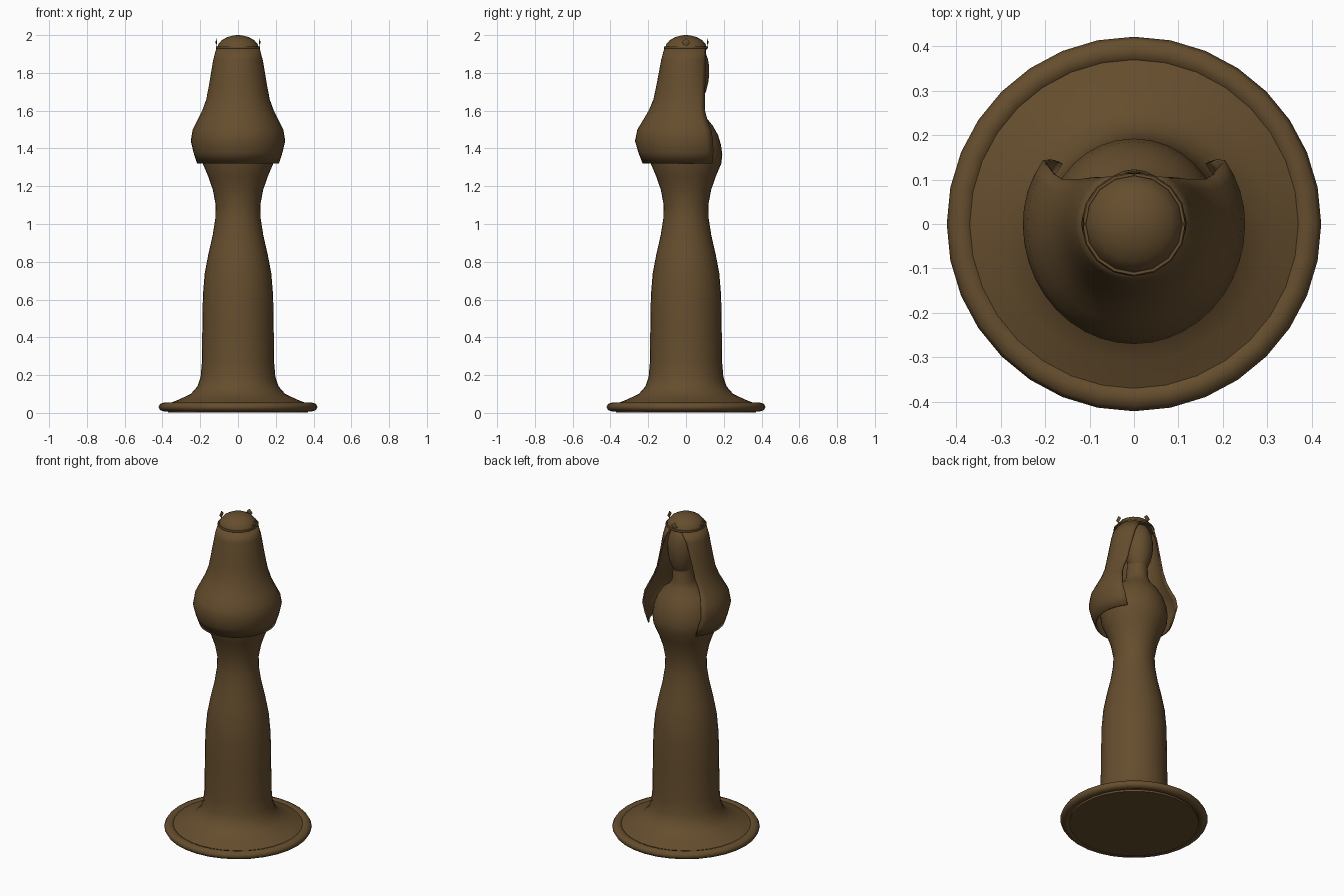
import bpy, bmesh, math

if "Cube" in bpy.data.objects:
    bpy.data.objects.remove(bpy.data.objects["Cube"])

mat = bpy.data.materials.new("dark_wood")
mat.diffuse_color = (0.13, 0.075, 0.027, 1)
mat.use_nodes = True
mat.node_tree.nodes["Principled BSDF"].inputs["Base Color"].default_value = mat.diffuse_color


def finish(name, bm, angle=40):
    bmesh.ops.recalc_face_normals(bm, faces=bm.faces)
    me = bpy.data.meshes.new(name)
    bm.to_mesh(me)
    bm.free()
    ob = bpy.data.objects.new(name, me)
    bpy.context.collection.objects.link(ob)
    me.materials.append(mat)
    bpy.ops.object.select_all(action='DESELECT')
    ob.select_set(True)
    bpy.context.view_layer.objects.active = ob
    bpy.ops.object.shade_smooth_by_angle(angle=math.radians(angle))
    return ob


def loft(rings, closed=True, caps=True):
    """Bridge rows of points; optionally close each row and cap both ends."""
    bm = bmesh.new()
    rows = [[bm.verts.new(p) for p in r] for r in rings]
    n = len(rows[0])
    for a, b in zip(rows, rows[1:]):
        for i in range(n if closed else n - 1):
            j = (i + 1) % n
            bm.faces.new((a[i], a[j], b[j], b[i]))
    if caps:
        bm.faces.new(rows[0])
        bm.faces.new(rows[-1])
    return bm


def circle(rx, ry, z, cy=0, n=32):
    return [(rx * math.cos(t), cy + ry * math.sin(t), z)
            for t in (2 * math.pi * i / n for i in range(n))]


def torus(name, major, minor, z, zscale=1, n=32, m=8):
    rings = []
    for k in range(m + 1):
        a = 2 * math.pi * k / m
        r = major + minor * math.cos(a)
        rings.append(circle(r, r, z + minor * zscale * math.sin(a), n=n))
    bm = loft(rings, caps=False)
    bmesh.ops.remove_doubles(bm, verts=bm.verts, dist=1e-5)
    return finish(name, bm, 60)


# Turned column with flared foot
column = [(.37, .002), (.37, .048), (.31, .072), (.25, .1), (.215, .14), (.198, .19),
          (.191, .27), (.189, .45), (.186, .62), (.176, .74), (.157, .84), (.134, .94),
          (.12, 1.03), (.118, 1.1), (.133, 1.18), (.157, 1.25), (.187, 1.32)]
# Shoulders and neck: rx, ry, z, centre y
bust = [(.192, .192, 1.37, 0), (.185, .185, 1.42, 0), (.168, .17, 1.47, 0),
        (.135, .137, 1.52, .005), (.085, .095, 1.56, .015), (.06, .07, 1.6, .025),
        (.055, .06, 1.7, .03)]
finish("column_and_bust",
       loft([circle(r, r, z) for r, z in column] + [circle(*b) for b in bust]))

# Rounded base rim
torus("base_rim", .39, .031, .031, .77)

# Face, an egg shape tucked inside the hood
bm = bmesh.new()
bmesh.ops.create_uvsphere(bm, u_segments=20, v_segments=12, radius=1)
for v in bm.verts:
    x, y, z = v.co
    w = 1 + .12 * z
    v.co = (.083 * x * w, .04 + .083 * y * w, 1.79 + .165 * z)
finish("face", bm, 60)

# Hood, open at the back: radius, z, half angle of the opening
hood = [(.217, 1.32, 50), (.236, 1.38, 52), (.25, 1.44, 55), (.24, 1.5, 56),
        (.215, 1.55, 58), (.19, 1.6, 58), (.168, 1.66, 53), (.155, 1.73, 49),
        (.143, 1.8, 43), (.131, 1.87, 36), (.115, 1.93, 22)]
rows = []
for r, z, half in hood:
    row = []
    for i in range(29):
        t = math.radians(90 + half + (360 - 2 * half) * i / 28)
        x, y = r * math.cos(t), r * math.sin(t)
        if y < 0:
            y *= 1 + .08 * max(0, (r - .13) / .12)
        row.append((x, y, z))
    rows.append(row)
ob = finish("hood", loft(rows, closed=False, caps=False))
sol = ob.modifiers.new("thickness", 'SOLIDIFY')
sol.thickness = .008
sol.offset = -1

# Domed cap and headband
dome = [circle(.112 * math.cos(a), .112 * math.cos(a), 1.925 + .075 * math.sin(a), n=16)
        for a in (math.radians(d) for d in (0, 20, 40, 60, 78, 88))]
finish("cap_dome", loft(dome))
torus("headband", .112, .006, 1.935, n=16, m=6)

# Small diamond ornaments on the sides and back of the headband
for name, deg in (("right", 0), ("back", 90), ("left", 180)):
    t = math.radians(deg)
    bm = bmesh.new()

    def point(out, side, z):
        r = .115 + out
        return bm.verts.new((r * math.cos(t) - side * math.sin(t),
                             r * math.sin(t) + side * math.cos(t), z))
    mid = [point(.004, 0, 1.962), point(0, .022, 1.962),
           point(-.004, 0, 1.962), point(0, -.022, 1.962)]
    top, low = point(0, 0, 1.984), point(0, 0, 1.938)
    for i in range(4):
        bm.faces.new((mid[i], mid[(i + 1) % 4], top))
        bm.faces.new((mid[(i + 1) % 4], mid[i], low))
    finish("ornament_" + name, bm, 10)
